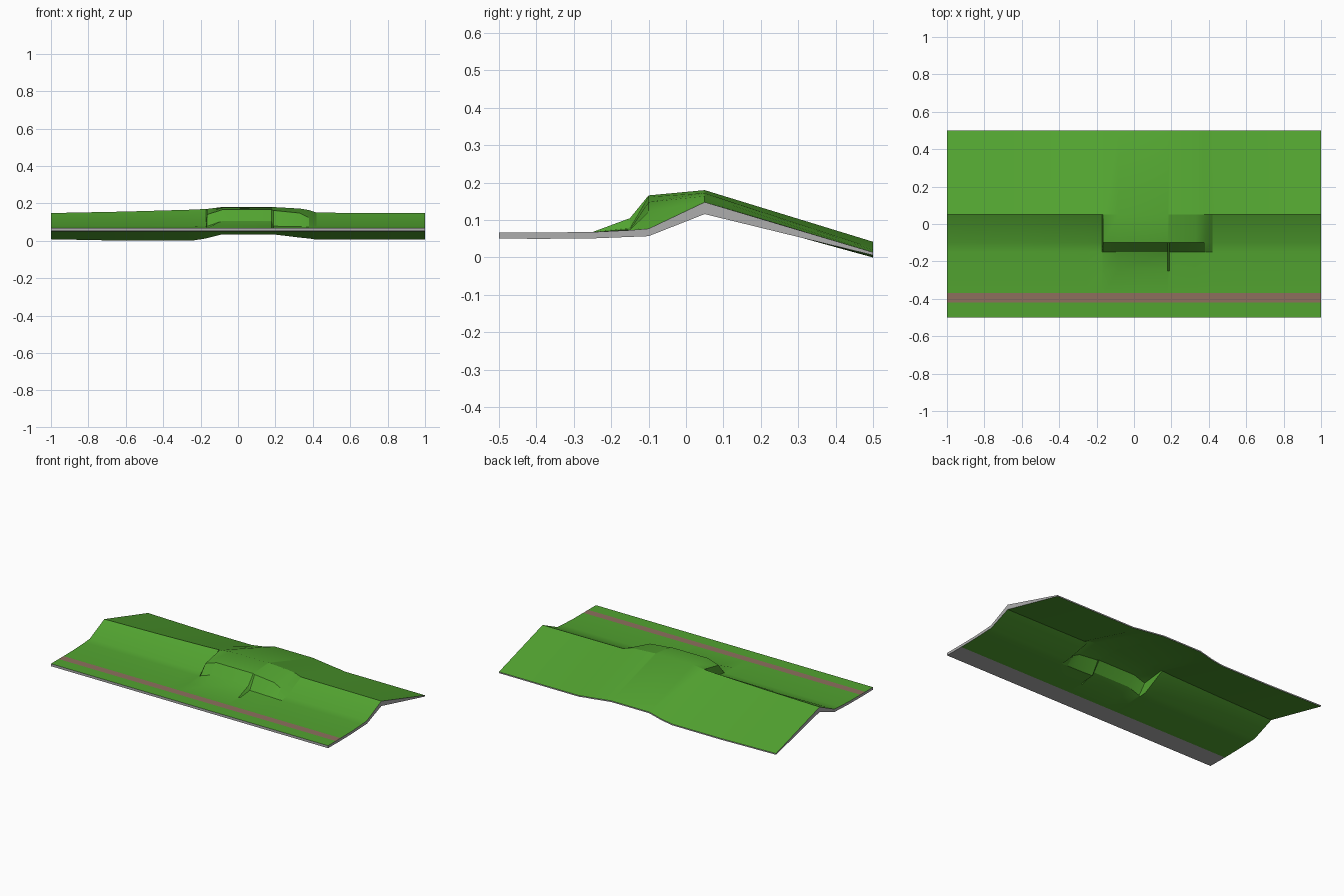
import bpy, bmesh, math

if "Cube" in bpy.data.objects:
    bpy.data.objects.remove(bpy.data.objects["Cube"])

def mat(name, c):
    m = bpy.data.materials.new(name)
    m.diffuse_color = (*c, 1)
    m.use_nodes = True
    m.node_tree.nodes["Principled BSDF"].inputs["Base Color"].default_value = m.diffuse_color
    return m

mats = [mat("grass_green", (0.085, 0.37, 0.03)),
        mat("path_brown", (0.27, 0.16, 0.11)),
        mat("stone_grey", (0.42, 0.42, 0.42))]

# Terrain grid: columns along x, rows along y, heights per row
xs = [-1, -.6, -.25, -.172, -.165, -.085, .18, .19, .33, .38, .42, 1]
rows = [  # y, thickness, heights per column (one value = level row)
    (-.5, .016, [.067]),
    (-.42, .017, [.067]),
    (-.37, .017, [.067]),
    (-.25, .017, [.068]),
    (-.15, .018, [.073, .073, .073, .073, .078, .105, .105, .078, .075, .074, .073, .073]),
    (-.1, .02, [.077, .077, .077, .08, .14, .166, .166, .162, .148, .122, .078, .077]),
    (.05, .032, [.148, .156, .166, .17, .17, .18, .18, .18, .172, .164, .15, .148]),
    (.5, .008, [.016, .008, .008, .02, .022, .042, .042, .042, .025, .02, .014, .014]),
]

bm = bmesh.new()
top, bot = [], []
for y, t, hs in rows:
    hs = hs if len(hs) > 1 else hs * len(xs)
    top.append([bm.verts.new((x, y, h)) for x, h in zip(xs, hs)])
    bot.append([bm.verts.new((x, y, h - t)) for x, h in zip(xs, hs)])

def face(vs, m):
    bm.faces.new(vs).material_index = m

# Top and underside: brown path band on top, grey strip below the front
nr, nc = len(rows), len(xs)
for j in range(nr - 1):
    for i in range(nc - 1):
        ring = [(j, i), (j, i + 1), (j + 1, i + 1), (j + 1, i)]
        face([top[a][b] for a, b in ring], 1 if j == 1 else 0)
        face([bot[a][b] for a, b in reversed(ring)], 2 if j < 2 else 0)

# Grey rim walls
border = ([(0, i) for i in range(nc - 1)] + [(j, nc - 1) for j in range(nr - 1)]
          + [(nr - 1, i) for i in range(nc - 1, 0, -1)] + [(j, 0) for j in range(nr - 1, 0, -1)])
for (a, b), (c, d) in zip(border, border[1:] + border[:1]):
    face([bot[a][b], bot[c][d], top[c][d], top[a][b]], 2)

me = bpy.data.meshes.new("grass_terrain")
bm.to_mesh(me)
bm.free()
for m in mats:
    me.materials.append(m)
ob = bpy.data.objects.new("grass_terrain", me)
bpy.context.collection.objects.link(ob)
bpy.context.view_layer.objects.active = ob
ob.select_set(True)
bpy.ops.object.shade_smooth_by_angle(angle=math.radians(25))
